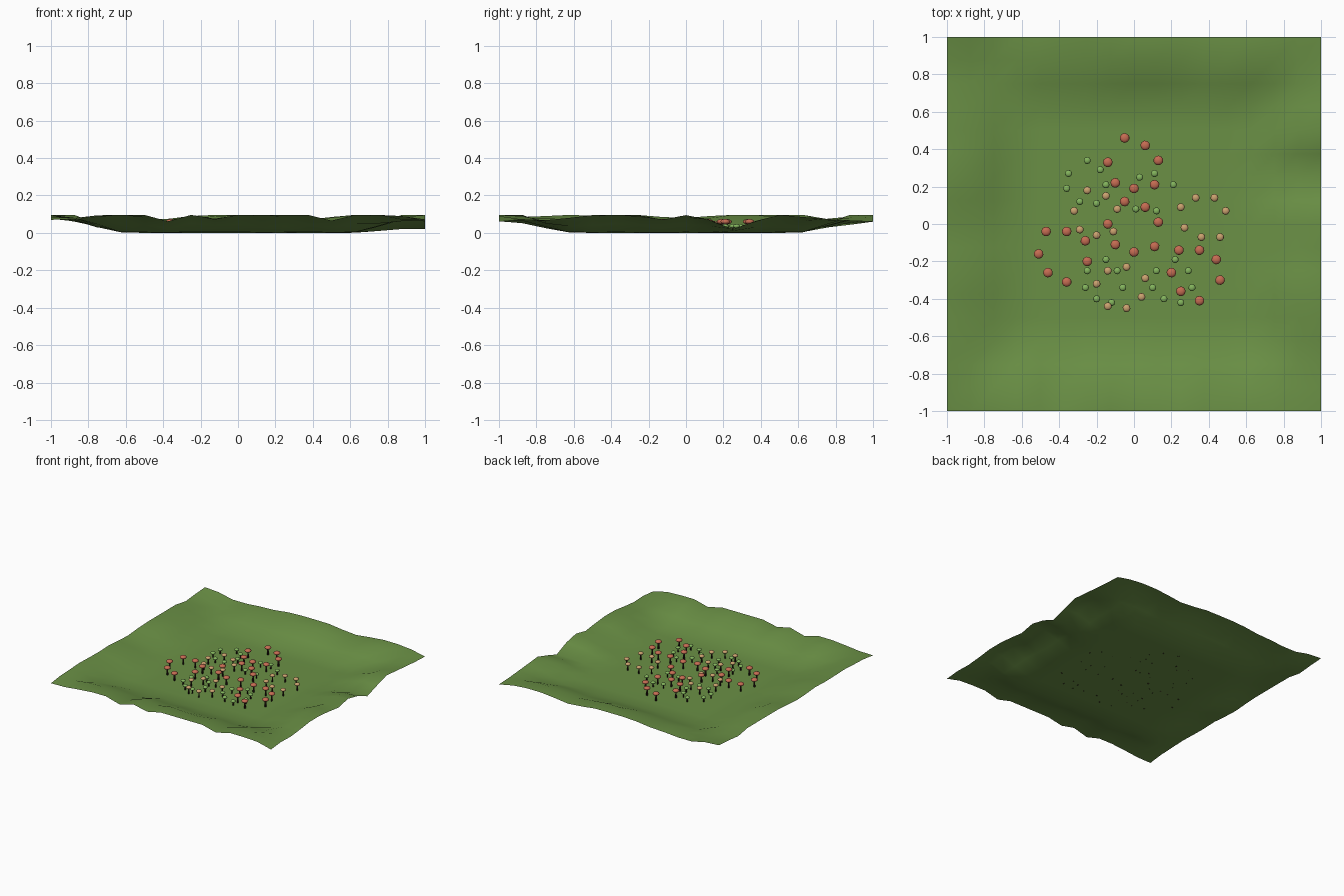
import bpy
import bmesh
import math
from mathutils import Vector, noise

cube = bpy.data.objects.get("Cube")
if cube:
    bpy.data.objects.remove(cube, do_unlink=True)


def make_material(name, colour):
    mat = bpy.data.materials.new(name)
    mat.use_nodes = True
    rgba = (*colour, 1)
    mat.diffuse_color = rgba
    shader = mat.node_tree.nodes["Principled BSDF"]
    shader.inputs["Base Color"].default_value = rgba
    shader.inputs["Roughness"].default_value = 0.9
    return mat


def make_object(name, bm, materials, smooth=True):
    mesh = bpy.data.meshes.new(name)
    bm.normal_update()
    for face in bm.faces:
        face.smooth = smooth
    bm.to_mesh(mesh)
    bm.free()
    for mat in materials:
        mesh.materials.append(mat)
    obj = bpy.data.objects.new(name, mesh)
    bpy.context.collection.objects.link(obj)
    return obj


grass = make_material("meadow green", (0.145, 0.28, 0.06))
bark = make_material("dark bark", (0.04, 0.02, 0.012))
russet = make_material("russet leaves", (0.56, 0.15, 0.085))
amber = make_material("amber leaves", (0.6, 0.36, 0.16))
lime = make_material("lime leaves", (0.23, 0.46, 0.11))

# Rim heights in thousandths, evenly spaced along each side
RIM = {
    "front": [70, 72, 85, 98, 98, 62, 98, 70, 98, 98, 98, 98, 65, 98, 98, 90, 60],
    "back": [95, 75, 60, 60, 70, 75, 90, 98, 98, 95, 80, 70, 85, 98, 98, 85, 60],
    "left": [60, 72, 68, 80, 95, 98, 85, 70, 95, 70, 20, 60, 98, 85, 75, 65, 60],
    "right": [70, 85, 90, 98, 92, 90, 95, 85, 80, 90, 98, 98, 98, 98, 75, 60, 95],
}


def rim_height(side, t):
    """Linear lookup along a side, t from -1 to 1."""
    heights = RIM[side]
    pos = (t + 1) / 2 * (len(heights) - 1)
    i = min(int(pos), len(heights) - 2)
    return (heights[i] + (heights[i + 1] - heights[i]) * (pos - i)) / 1000


def ramp(d):
    t = max(0, min(1, (d - 0.58) / 0.36))
    return t * t * (3 - 2 * t)


def ground_height(x, y):
    """A flat hollow that rises to an uneven rim on all four sides."""
    across = rim_height("left" if x > 0 else "right", y)
    along = rim_height("back" if y > 0 else "front", x)
    rise = max(ramp(abs(x)) * across, ramp(abs(y)) * along)
    inner = min(1, (1 - max(abs(x), abs(y))) * 8)
    wobble = 1 + 0.45 * inner * noise.noise(Vector((x * 3, y * 3, 0)))
    return min(0.1, 0.004 + rise * wobble)


# Ground sheet
bm = bmesh.new()
bmesh.ops.create_grid(bm, x_segments=16, y_segments=16, size=1)
for v in bm.verts:
    v.co.z = ground_height(v.co.x, v.co.y)
lowest = min(v.co.z for v in bm.verts)
for v in bm.verts:
    v.co.z -= lowest
make_object("ground", bm, [grass])


def tree_mesh(name, leaves, radius, crown_z, squash):
    """A thin trunk under a flattened round crown."""
    bm = bmesh.new()
    trunk = bmesh.ops.create_cone(bm, cap_ends=True, segments=6, radius1=radius * 0.28,
                                  radius2=radius * 0.2, depth=crown_z)
    bmesh.ops.translate(bm, verts=trunk["verts"], vec=(0, 0, crown_z / 2))
    trunk_faces = set(bm.faces)
    crown = bmesh.ops.create_icosphere(bm, subdivisions=2, radius=radius)
    bmesh.ops.scale(bm, verts=crown["verts"], vec=(1, 1, squash))
    bmesh.ops.translate(bm, verts=crown["verts"], vec=(0, 0, crown_z))
    for face in bm.faces:
        face.material_index = 0 if face in trunk_faces else 1
    return make_object(name, bm, [bark, leaves])


def plant(name, leaves, radius, crown_z, squash, spots):
    """Place linked copies of one tree at spots given in hundredths."""
    first = tree_mesh(name, leaves, radius, crown_z, squash)
    for i, (x, y) in enumerate(spots):
        tree = first
        if i:
            tree = first.copy()
            bpy.context.collection.objects.link(tree)
        tree.location = (x / 100, y / 100, 0)
        tree.rotation_euler.z = math.radians(i * 47)


# Tall russet trees
plant("russet_tree", russet, 0.026, 0.06, 0.55, [
    (-5, 46), (6, 42), (-14, 33), (13, 34), (-10, 22), (0, 19), (11, 21),
    (-5, 12), (6, 9), (-14, 0), (13, 1), (-47, -4), (-36, -4), (-26, -9),
    (-10, -11), (0, -15), (11, -12), (24, -14), (35, -14), (44, -19),
    (-51, -16), (-25, -20), (-46, -26), (-36, -31), (20, -26), (25, -36),
    (35, -41), (46, -30)])

# Middle-sized amber trees
plant("amber_tree", amber, 0.021, 0.052, 0.6, [
    (-25, 18), (-15, 15), (-9, 8), (-32, 7), (-29, -3), (-20, -6), (-11, -4),
    (25, 9), (33, 14), (43, 14), (49, 7), (27, -2), (36, -7), (46, -7),
    (-14, -25), (-4, -23), (6, -29), (-20, -32), (4, -39), (-14, -44), (-4, -45)])

# Small lime shrubs
plant("lime_shrub", lime, 0.019, 0.036, 0.6, [
    (-25, 34), (-35, 27), (-18, 29), (-36, 19), (-15, 21), (-29, 12), (-20, 11),
    (3, 25), (11, 27), (21, 21), (1, 8), (12, 7), (-15, -19), (-25, -25),
    (-9, -25), (-26, -34), (-6, -34), (-20, -40), (-12, -42), (12, -25),
    (10, -34), (16, -40), (25, -42), (31, -34), (29, -25), (22, -19)])
